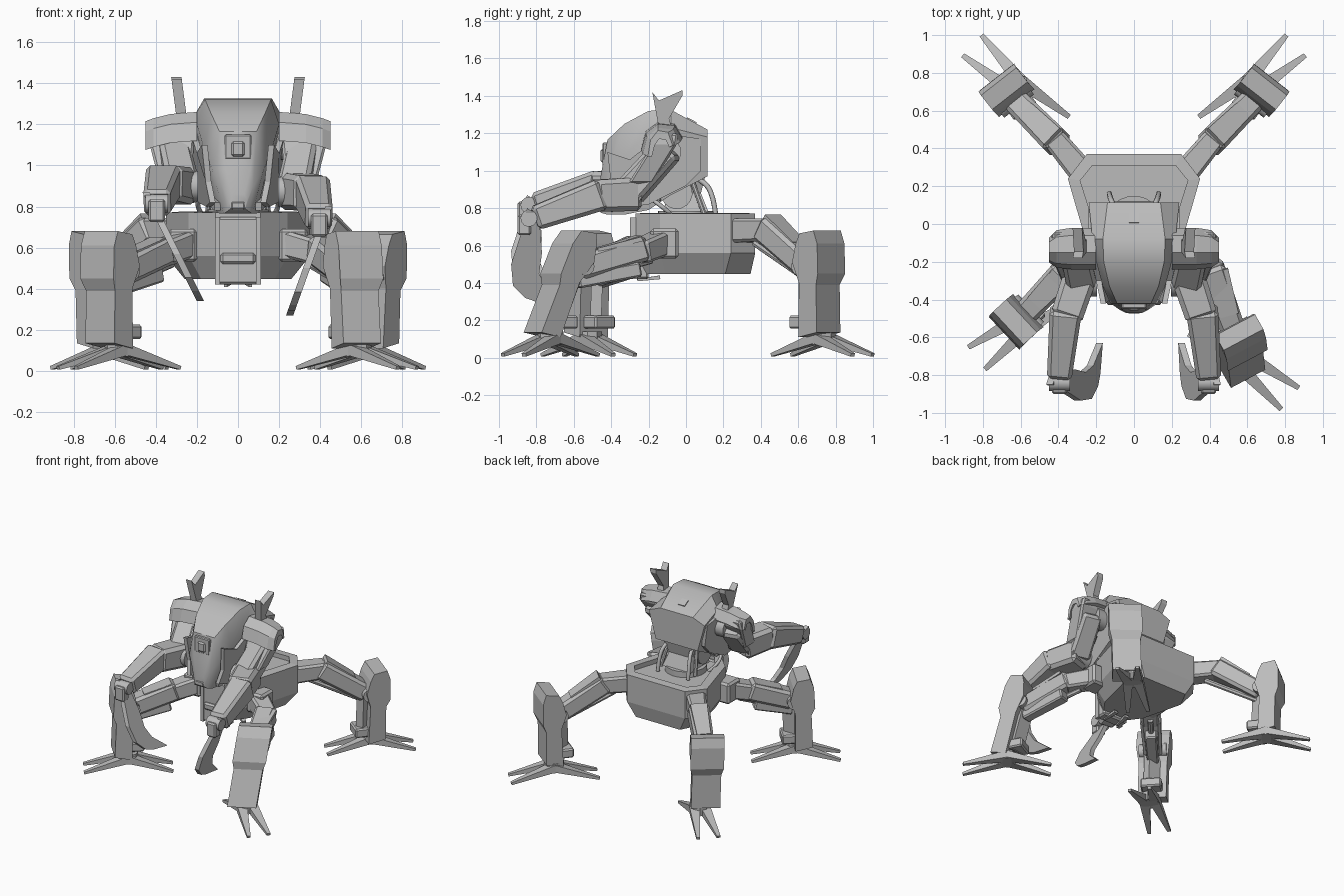
import bpy, bmesh, math
from mathutils import Vector, Matrix

cube = bpy.data.objects.get("Cube")
if cube:
    bpy.data.objects.remove(cube, do_unlink=True)

grey = bpy.data.materials.new("plain grey")
grey.use_nodes = True
grey.diffuse_color = (0.5, 0.5, 0.5, 1)
grey.node_tree.nodes["Principled BSDF"].inputs["Base Color"].default_value = (0.5, 0.5, 0.5, 1)


def loft(name, rings, bevel=0, smooth=0):
    """Skin equal-sized rings of points and cap both ends."""
    bm = bmesh.new()
    rows = [[bm.verts.new(p) for p in ring] for ring in rings]
    n = len(rows[0])
    for a, b in zip(rows, rows[1:]):
        for i in range(n):
            bm.faces.new((a[i], a[(i + 1) % n], b[(i + 1) % n], b[i]))
    bm.faces.new(rows[0])
    bm.faces.new(rows[-1])
    bmesh.ops.recalc_face_normals(bm, faces=bm.faces)
    mesh = bpy.data.meshes.new(name)
    bm.to_mesh(mesh)
    bm.free()
    mesh.materials.append(grey)
    ob = bpy.data.objects.new(name, mesh)
    bpy.context.collection.objects.link(ob)
    if bevel:
        mod = ob.modifiers.new("chamfer", "BEVEL")
        mod.width = bevel
        mod.segments = 1
    if smooth:
        bpy.ops.object.select_all(action="DESELECT")
        ob.select_set(True)
        bpy.context.view_layer.objects.active = ob
        bpy.ops.object.shade_smooth_by_angle(angle=math.radians(smooth))
    return ob


def section(a, b, up=(0, 0, 1)):
    d = (Vector(b) - Vector(a)).normalized()
    side = d.cross(Vector(up)).normalized()
    return side, side.cross(d)


def beam(name, a, b, size, end=None, bevel=0):
    """Box between two points, size = (width, height), optionally tapered."""
    side, up = section(a, b)
    rings = []
    for p, (w, h) in ((a, size), (b, end or size)):
        rings.append([Vector(p) + side * w / 2 * i + up * h / 2 * j
                      for i, j in ((-1, -1), (1, -1), (1, 1), (-1, 1))])
    return loft(name, rings, bevel)


def rod(name, a, b, r, sides=12):
    side, up = section(a, b, (0.01, 0.1, 1))
    turn = [math.tau * i / sides for i in range(sides)]
    return loft(name, [[Vector(p) + side * r * math.cos(t) + up * r * math.sin(t)
                        for t in turn] for p in (a, b)], smooth=40)


def block(name, lo, hi, bevel=0):
    rings = [[(x, y, z) for x, y in ((lo[0], lo[1]), (hi[0], lo[1]), (hi[0], hi[1]), (lo[0], hi[1]))]
             for z in (lo[2], hi[2])]
    return loft(name, rings, bevel)


def cable(name, points, r):
    curve = bpy.data.curves.new(name, "CURVE")
    curve.dimensions = "3D"
    curve.bevel_depth = r
    curve.bevel_resolution = 2
    sp = curve.splines.new("NURBS")
    sp.points.add(len(points) - 1)
    for p, co in zip(sp.points, points):
        p.co = (*co, 1)
    sp.use_endpoint_u = True
    sp.order_u = 3
    curve.materials.append(grey)
    bpy.context.collection.objects.link(bpy.data.objects.new(name, curve))


def sym(half, z):
    return [(x, y, z) for x, y in half] + [(-x, y, z) for x, y in reversed(half)]


# Hull: eight-sided tub with a raised rim
deck = [(.11, -.27), (.24, -.14), (.35, .24), (.25, .37)]
keel = [(.10, -.22), (.18, -.11), (.26, .21), (.19, .345)]
well = [(.09, -.22), (.18, -.10), (.285, .23), (.22, .31)]
loft("hull", [sym(keel, .448), sym(deck, .56), sym(deck, .77), sym(well, .775), sym(well, .74)])
block("hull_front_panel", (-.11, -.29, .42), (.11, -.2, .75), .012)
block("hull_front_step", (-.085, -.31, .52), (.085, -.27, .575), .012)
for s in (1, -1):
    block("hull_front_rib", (s * .1 - .012, -.30, .42), (s * .1 + .012, -.26, .75))
    beam("hull_lower_prong", (s * .05, -.14, .43), (s * .06, -.26, .415), (.035, .02), (.015, .012))
    block("hip_socket", (s * .27 - .07, -.19, .53), (s * .27 + .07, -.04, .69), .015)

# Waist: turntable, column, struts and hoses
rod("waist_turntable", (0, 0, .73), (0, 0, .785), .15, 20)
loft("waist_column", [[(x * w, y0 + y * w, z) for x, y in ((-1, -1), (1, -1), (1, 1), (-1, 1))]
                      for w, y0, z in ((.12, 0, .78), (.09, -.01, .88), (.13, -.02, 1.0))])
rod("waist_joint", (-.13, -.05, .88), (.13, -.05, .88), .085, 16)
for s in (1, -1):
    rod("waist_strut", (s * .15, .1, .76), (s * .11, .02, .98), .014, 8)
    cable("waist_hose", [(s * .09, .0, .98), (s * .11, .1, .95), (s * .13, .15, .85), (s * .13, .16, .75)], .014)
    cable("neck_hose", [(s * .14, -.2, .86), (s * .2, -.17, .84), (s * .19, -.08, .77), (s * .15, -.06, .74)], .012)

# Cabin: y, roof half width and z, waistline half width and z, floor half width and z
stations = [(.115, .14, 1.22, .24, 1.18, .18, .97),
            (-.08, .165, 1.325, .22, 1.23, .16, .87),
            (-.20, .16, 1.32, .20, 1.20, .12, .79),
            (-.33, .13, 1.25, .165, 1.08, .09, .765),
            (-.42, .09, 1.165, .125, .98, .07, .765),
            (-.455, .06, .98, .075, .90, .055, .775),
            (-.47, .03, .86, .045, .83, .035, .79)]
loft("cabin", [[(a, y, za), (b, y, zb), (c, y, zc), (-c, y, zc), (-b, y, zb), (-a, y, za)]
               for y, a, za, b, zb, c, zc in stations], smooth=32)
beam("roof_hatch", (0, .055, 1.253), (0, .005, 1.28), (.055, .012))
beam("sensor_plate", (0, -.36, 1.09), (0, -.447, 1.09), (.13, .12), bevel=.006)
beam("sensor_eye", (0, -.4, 1.08), (0, -.457, 1.08), (.065, .075), bevel=.01)
block("nose_tip", (-.035, -.475, .785), (.035, -.43, .825), .008)

# Cheek armour on each flank of the cabin
cheek = [(.08, 1.17), (-.12, 1.2), (-.30, 1.06), (-.42, 1.1), (-.40, .92), (-.43, .82),
         (-.34, .8), (-.2, .82), (.0, .92), (.08, 1.0)]
for s in (1, -1):
    loft("cheek_armour", [[(s * (.19 + .13 * (z - 1) + .25 * min(0, y + .2) + t), y, z)
                           for y, z in cheek] for t in (0, .028)])
    beam("chin_rib", (s * .1, -.4, .8), (s * .16, -.14, .86), (.03, .04))


def arm(s, label, lift, slope):
    """Shoulder, forearm and sickle claw; s is the side sign."""
    # Shoulder cap, arched over the upper arm and narrowing outward
    arch = [(-.24, 1.11), (-.215, 1.2), (-.15, 1.25), (-.06, 1.24), (-.02, 1.17),
            (-.05, 1.16), (-.08, 1.2), (-.14, 1.205), (-.18, 1.17), (-.205, 1.11)]
    loft(label + "_shoulder_cap", [[(s * x, (y + .15) * k - .15, z + dz) for y, z in arch]
                                   for x, dz, k in ((.2, .01, 1), (.33, 0, 1), (.41, -.02, .9), (.45, -.035, .6))])
    loft(label + "_shoulder_block", [[(s * x, y, z) for x, y in ((x0, y0), (x1, y0), (x1, y0 + .13), (x0, y0 + .13))]
                                     for z, x0, x1, y0 in ((.93, .23, .385, -.31), (1.14, .21, .44, -.18),
                                                           (1.2, .2, .43, -.17))], .012)
    rod(label + "_shoulder_pivot", (s * .15, -.1, 1.1), (s * .3, -.1, 1.1), .075, 14)
    # Forked ear fin
    fin = [(-.14, 1.2), (-.18, 1.42), (-.145, 1.375), (-.02, 1.43), (-.02, 1.4), (-.09, 1.28), (-.07, 1.2)]
    loft(label + "_ear_fin", [[(s * (.245 + t + (z - 1.2) * .13), y, z) for y, z in fin] for t in (0, .05)])
    # Upper arm, elbow and forearm
    elbow = Vector((s * .28, -.31, .875 + lift / 3))
    bend = Vector((s * .36, -.5, .865 + lift * .7))
    wrist = Vector((s * .395, -.81, .745 + lift))
    beam(label + "_upper_arm", (s * .33, -.09, 1.12), elbow, (.15, .15), (.16, .16), .02)
    rod(label + "_elbow", elbow - Vector((.085, 0, 0)), elbow + Vector((.085, 0, 0)), .075)
    beam(label + "_forearm_rear", elbow + Vector((0, .05, 0)), bend, (.18, .18), (.17, .17), .025)
    beam(label + "_forearm_front", bend + Vector((0, .05, .01)), wrist, (.17, .17), (.13, .13), .02)
    rod(label + "_arm_piston", (s * .23, -.16, 1.0), elbow + Vector((-s * .06, 0, -.07)), .018, 8)
    rod(label + "_wrist", wrist - Vector((.055, .03, 0)), wrist + Vector((.055, -.03, 0)), .045)
    # Sickle claw, a slanted plate hooking back toward the body
    sickle = [(-.85, .8), (-.785, .76), (-.77, .56), (-.785, .45), (-.75, .37), (-.63, .27),
              (-.79, .295), (-.86, .32), (-.925, .385), (-.935, .5), (-.88, .67)]
    loft(label + "_claw", [[(s * (.41 + t + (z - .76) * slope), y, z + lift) for y, z in sickle]
                           for t in (0, .035)])
    block(label + "_claw_mount", wrist + Vector((-.04, -.09, -.09)), wrist + Vector((.04, -.02, .02)), .01)


arm(1, "left", 0, .36)
arm(-1, "right", .07, .5)


def leg(label, foot, toe_deg, ankle, shin_deg, lean, hip, mid):
    """Hip link, thigh, armoured shin and four-toed foot; lean shifts the knee."""
    foot, ankle = Vector((*foot, 0)), Vector((*ankle, 0))
    lean = Vector((*lean, 0))
    toe_turn = Matrix.Rotation(math.radians(toe_deg), 3, "Z")
    turn = Matrix.Rotation(math.radians(shin_deg), 3, "Z")

    def place(u, w, z):
        return ankle + turn @ Vector((u, w, z)) + lean * (z - .12) / .55

    # Shin: narrow below, flared knee guard above
    shin = [(.085, .135), (.08, .39), (.105, .45), (.1, .61), (.075, .68), (-.02, .665), (-.045, .61),
            (-.07, .51), (-.035, .4), (-.04, .11)]
    loft(label + "_shin", [[place(u, w * (.103 if z < .42 else .119), z) for u, z in shin] for w in (-1, 1)])
    beam(label + "_shin_spine", place(-.05, 0, .16), place(-.05, 0, .5), (.11, .06))
    beam(label + "_ankle", place(-.13, 0, .19), place(.02, 0, .19), (.15, .07), bevel=.01)
    # Foot
    rod(label + "_foot_hub", foot + Vector((0, 0, .07)), foot + Vector((0, 0, .14)), .07, 8)
    for d in (1, -1):
        for w in (1, -1):
            beam(label + "_toe", foot + toe_turn @ Vector((0, w * .035, .105)),
                 foot + toe_turn @ Vector((d * .315, w * .073, .015)), (.075, .055), (.026, .018))
    # Thigh assembly
    knee = place(-.04, 0, .48)
    hip, mid = Vector(hip), Vector(mid)
    drop = Vector((0, 0, .07))
    beam(label + "_hip_link", hip, mid, (.14, .13), (.12, .12), .015)
    beam(label + "_thigh", mid.lerp(hip, .2) + Vector((0, 0, .015)), knee, (.15, .14), (.13, .13), .02)
    beam(label + "_thigh_plate", mid + drop, mid.lerp(knee, .7) + drop, (.12, .025), (.1, .02))
    rod(label + "_knee", place(-.04, -.1, .49), place(-.04, .1, .49), .05)
    rod(label + "_leg_piston", hip.lerp(mid, .5) - drop, knee - drop, .02, 8)
    if mid.y < 0:
        beam(label + "_thigh_housing", mid - drop * 1.3, knee - drop, (.09, .08), (.08, .08), .01)


leg("front_left_leg", (.58, -.725), -39, (.565, -.75), -62, (-.02, .2), (.25, -.12, .62), (.44, -.25, .565))
leg("front_right_leg", (-.58, -.52), 217, (-.61, -.52), 223, (.0, .02), (-.25, -.12, .62), (-.39, -.28, .565))
leg("rear_left_leg", (.625, .73), 43, (.65, .695), 52, (.02, 0), (.28, .28, .68), (.43, .46, .685))
leg("rear_right_leg", (-.625, .73), 137, (-.65, .695), 128, (-.02, 0), (-.28, .28, .68), (-.43, .46, .685))
